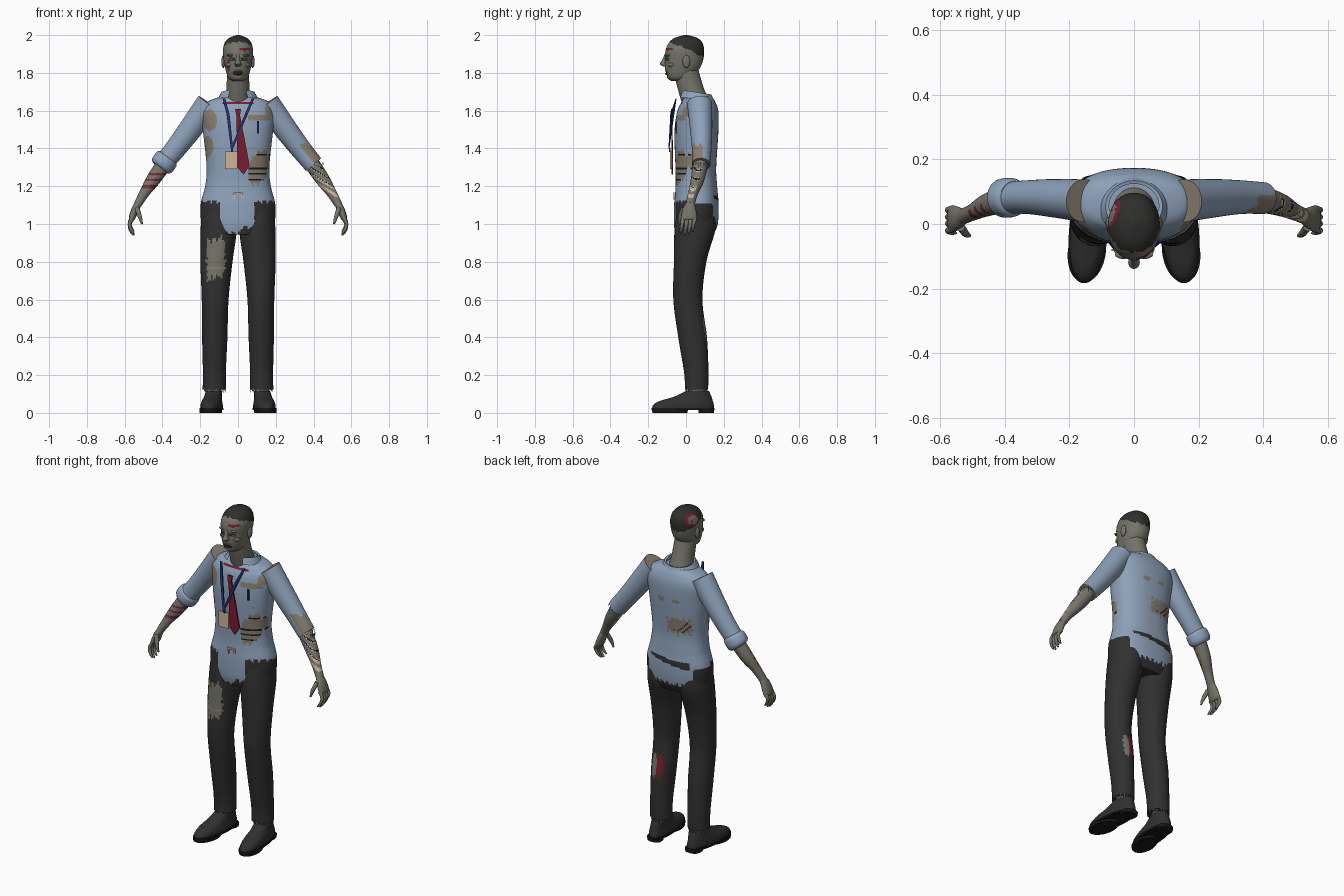
import bpy, bmesh, math, random
from mathutils import Vector

random.seed(4)
if "Cube" in bpy.data.objects:
    bpy.data.objects.remove(bpy.data.objects["Cube"], do_unlink=True)

PALETTE = {
    "shirt_blue": (0.27, 0.36, 0.49), "trouser_charcoal": (0.03, 0.03, 0.03),
    "dead_skin": (0.18, 0.175, 0.145), "hair_dark": (0.028, 0.028, 0.025),
    "blood_red": (0.19, 0.012, 0.03), "strap_navy": (0.018, 0.03, 0.16),
    "card_beige": (0.6, 0.47, 0.31), "stain_tan": (0.25, 0.21, 0.16),
    "sole_black": (0.009, 0.009, 0.009), "thread_grey": (0.36, 0.35, 0.32)}
MATS = {}
for key, rgb in PALETTE.items():
    m = MATS[key] = bpy.data.materials.new(key)
    m.use_nodes = True
    m.diffuse_color = (*rgb, 1)
    m.node_tree.nodes["Principled BSDF"].inputs["Base Color"].default_value = (*rgb, 1)


def finish(name, bm, rule):
    """Turn a bmesh into an object, colouring faces by a name or a rule."""
    bmesh.ops.recalc_face_normals(bm, faces=bm.faces)
    mesh = bpy.data.meshes.new(name)
    used = []
    for f in bm.faces:
        key = rule if isinstance(rule, str) else rule(f.calc_center_median(), f.normal)
        if key not in used:
            used.append(key)
            mesh.materials.append(MATS[key])
        f.material_index = used.index(key)
        f.smooth = True
    bm.to_mesh(mesh)
    bm.free()
    mesh.set_sharp_from_angle(angle=math.radians(40))
    ob = bpy.data.objects.new(name, mesh)
    bpy.context.collection.objects.link(ob)
    return ob


def spline(keys, step):
    pts = [Vector(k) for k in keys]
    out = []
    for i in range(len(pts) - 1):
        a, b, c, d = pts[max(i - 1, 0)], pts[i], pts[i + 1], pts[min(i + 2, len(pts) - 1)]
        n = max(2, int((c - b).length / step))
        for t in (k / n for k in range(n)):
            out.append(b + (c - a) * (t / 2) + (a * 2 - b * 5 + c * 4 - d) * (t * t / 2)
                       + (b * 3 - a - c * 3 + d) * (t ** 3 / 2))
    return out + [pts[-1]]


def tube(name, keys, rule, segs=32, step=0.012, flat=True, power=2, side=1):
    """Loft smooth rings through keys of (x, y, z, half width, half depth)."""
    path = spline([(k[0] * side, *k[1:]) for k in keys], step)
    bm = bmesh.new()
    rings = []
    for i, p in enumerate(path):
        c = Vector(p[:3])
        t = Vector((0, 0, 1))
        if not flat:
            t = (Vector(path[min(i + 1, len(path) - 1)][:3]) - Vector(path[max(i - 1, 0)][:3])).normalized()
        u = Vector((0, 1, 0)).cross(t).normalized()
        v = t.cross(u)
        ring = []
        for s in range(segs):
            a = math.tau * s / segs
            e = [math.copysign(abs(w) ** (2 / power), w) for w in (math.cos(a), math.sin(a))]
            ring.append(bm.verts.new(c + u * e[0] * p[3] + v * e[1] * p[4]))
        rings.append(ring)
    for r, q in zip(rings, rings[1:]):
        for s in range(segs):
            bm.faces.new((r[s], r[(s + 1) % segs], q[(s + 1) % segs], q[s]))
    bm.faces.new(rings[0])
    bm.faces.new(rings[-1])
    return finish(name, bm, rule)


def plate(name, pts, colour, thick=0.007):
    bm = bmesh.new()
    face = bm.faces.new([bm.verts.new(p) for p in pts])
    new = bmesh.ops.extrude_face_region(bm, geom=[face])["geom"]
    bmesh.ops.translate(bm, verts=[g for g in new if isinstance(g, bmesh.types.BMVert)], vec=(0, -thick, 0))
    return finish(name, bm, colour)


def ball(name, loc, scale, colour):
    bm = bmesh.new()
    bmesh.ops.create_uvsphere(bm, u_segments=20, v_segments=12, radius=1)
    for v in bm.verts:
        v.co = Vector(a * b + c for a, b, c in zip(v.co, scale, loc))
    return finish(name, bm, colour)


def fringe(name, centre, rx, ry, colour, count=26, length=0.025):
    """Ragged threads hanging from a hem."""
    bm = bmesh.new()
    for i in range(count):
        a = math.tau * i / count + random.uniform(-.1, .1)
        p = Vector(centre) + Vector((rx * math.cos(a), ry * math.sin(a), 0))
        w = Vector((-math.sin(a), math.cos(a), 0)) * 0.004
        tip = p - Vector((0, 0, length * random.uniform(.4, 1)))
        bm.faces.new([bm.verts.new(q) for q in (p - w, p + w, tip)])
    return finish(name, bm, colour)


def oval(a, b, ca, cb, ra, rb):
    return ((a - ca) / ra) ** 2 + ((b - cb) / rb) ** 2


def jag(t):
    return math.sin(t * 190) + 0.6 * math.sin(t * 423 + 1)


# Torso: shirt with untucked tails over the trouser waist
def torso_rule(c, n):
    x, y, z = c
    front = y < 0.05
    if front:
        if z < 1.12 + 0.006 * jag(x):
            inside = -0.095 < x < 0.09 and z > 0.955 + 0.03 * (x > 0.01) + 0.008 * jag(x)
            return "shirt_blue" if inside else "trouser_charcoal"
        if oval(x + z * 0.0, z - 0.6 * (x - 0.11), 0.11, 1.30, 0.06, 0.085) < 1 + 0.2 * jag(x):
            return "sole_black" if jag(z) > 1.2 else "stain_tan"
        spots = ((-.15, 1.55, .04, .055), (-.16, 1.41, .03, .055), (.17, 1.6, .03, .03))
        if any(oval(x, z, *s) < 1 for s in spots) or (0.05 < x < 0.17 and 1.545 < z < 1.575):
            return "stain_tan"
        if abs(x) < 0.08 and 1.635 < z < 1.645:
            return "blood_red"
    else:
        if abs(x) < 0.13 and 1.115 + 0.15 * x < z < 1.145 + 0.05 * x:
            return "trouser_charcoal"
        if z < 1.11 and not (abs(x) < 0.15 and z > 1.0 + 0.008 * jag(x)):
            return "trouser_charcoal"
        if abs(x + 0.06) < 0.07 + 0.006 * jag(z) and abs(z - 1.35) < 0.045 + 0.008 * jag(x):
            return "sole_black" if jag(x + z) > 1.25 else "stain_tan"
        if min(oval(x, z, -.05, 1.5, .02, .014), oval(x, z, .05, 1.5, .025, .015)) < 1:
            return "stain_tan"
    return "shirt_blue"


tube("torso_shirt", [(0, .045, .945, .16, .1), (0, .052, 1.0, .192, .116), (0, .055, 1.1, .198, .118),
     (0, .055, 1.2, .174, .11), (0, .052, 1.3, .166, .108), (0, .055, 1.48, .184, .116),
     (0, .062, 1.59, .195, .11), (0, .066, 1.645, .165, .09), (0, .066, 1.675, .09, .07)],
     torso_rule, 112, 0.008, power=2.3)

# Collar: flared band, open at the throat
bm = bmesh.new()
rows = []
for i in range(33):
    a = math.radians(-62 + 304 * i / 32)
    rows.append([bm.verts.new((r * math.cos(a), .055 + r * .9 * math.sin(a), z - 0.012 * math.sin(a)))
                 for r, z in ((.078, 1.655), (.077, 1.695), (.088, 1.698), (.108, 1.66))])
for a, b in zip(rows, rows[1:]):
    for k in range(3):
        bm.faces.new((a[k], b[k], b[k + 1], a[k + 1]))
finish("collar", bm, "shirt_blue")


# Neck and head
def head_rule(c, n):
    x, y, z = c
    wound = min(oval(y, z, .03, 1.945, .045, .035) if x < 0 else 9, 9)
    if wound < 1:
        return "blood_red" if wound > .5 or jag(y) > 1 else "dead_skin"
    if y < -.03 and (oval(x, z, .035, 1.925, .03, .008) < 1 or oval(x, z, -.05, 1.84, .008, .03) < 1):
        return "blood_red"
    if y < -.03 and min(oval(abs(x), z, .032, 1.873, .02, .011), oval(x, z, 0, 1.803, .028, .006)) < 1:
        return "hair_dark"
    return "hair_dark" if z > 1.925 - 0.45 * y + .004 * jag(x) else "dead_skin"


tube("neck", [(0, .06, 1.62, .072, .07), (0, .03, 1.7, .062, .067), (0, 0, 1.81, .058, .065)],
     "dead_skin", flat=False)
tube("head", [(0, -.045, 1.758, .03, .035), (0, -.038, 1.775, .052, .058), (0, -.02, 1.82, .067, .09),
     (0, -.01, 1.87, .076, .101), (0, -.006, 1.92, .08, .102), (0, -.002, 1.96, .07, .088),
     (0, 0, 1.985, .047, .06), (0, 0, 2.0, .008, .01)], head_rule, 72, 0.006, power=2.15)
tube("nose", [(0, -.104, 1.9, .009, .008), (0, -.115, 1.865, .011, .014), (0, -.119, 1.846, .018, .02),
     (0, -.11, 1.834, .012, .01)], "dead_skin", 16, 0.006)
for s, label in ((1, "left"), (-1, "right")):
    ball(label + "_ear", (.078 * s, .002, 1.86), (.01, .02, .034), "dead_skin")
    ball(label + "_eye", (.032 * s, -.092, 1.872), (.011, .01, .007), "thread_grey")
    ball(label + "_brow", (.033 * s, -.094, 1.893), (.026, .014, .007), "dead_skin")
    ball(label + "_cheek", (.042 * s, -.075, 1.843), (.022, .022, .014), "dead_skin")
for z, label in ((1.811, "upper_lip"), (1.795, "lower_lip")):
    ball(label, (0, -.1, z), (.026, .011, .006), "blood_red" if z < 1.8 else "dead_skin")
ball("chin", (0, -.078, 1.778), (.026, .022, .017), "dead_skin")

# Arms and hands
for s, label in ((1, "left"), (-1, "right")):
    def sleeve_rule(c, n):
        if n.x * s < -.3 and n.z > .5:
            return "stain_tan"
        if s > 0 and c.z < 1.42 + .008 * jag(c.y) and n.x > .1 and c.y < .09:
            return "stain_tan"
        return "shirt_blue"

    def forearm_rule(c, n):
        if s > 0 and 1.14 < c.z < 1.33 and n.y < .45:
            lattice = jag(c.z + c.x * .6)
            return "sole_black" if lattice > 1.1 else "card_beige" if lattice > .3 else "dead_skin"
        if s < 0 and 1.18 < c.z < 1.29 and n.y < 0 and jag(c.z) > .35:
            return "blood_red"
        return "dead_skin"

    tube(label + "_sleeve", [(.155, .072, 1.64, .066, .066), (.25, .08, 1.505, .062, .059),
         (.33, .083, 1.4, .056, .052), (.4, .08, 1.315, .052, .049)], sleeve_rule, 48, 0.01, False, side=s)
    tube(label + "_forearm", [(.37, .082, 1.35, .042, .042), (.445, .062, 1.24, .038, .036),
         (.495, .038, 1.165, .027, .026), (.53, .022, 1.105, .021, .024)], forearm_rule, 40, 0.006, False, side=s)
    tube(label + "_palm", [(.525, .024, 1.115, .019, .022), (.545, .018, 1.075, .02, .036),
         (.562, .016, 1.03, .017, .042), (.566, .016, 1.02, .01, .036)], "dead_skin", 24, flat=False, side=s)
    for k in range(4):
        y, drop = -.016 + .021 * k, (.01, 0, .006, .02)[k]
        tube(f"{label}_finger_{k + 1}", [(.558, y, 1.035, .011, .011), (.575, y - .004, .99 + drop, .009, .01),
             (.564, y - .01, .957 + drop, .008, .008), (.55, y - .012, .94 + drop, .004, .004)],
             "dead_skin", 12, flat=False, side=s)
    tube(label + "_thumb", [(.535, -.01, 1.085, .013, .013), (.52, -.03, 1.04, .011, .011),
         (.508, -.036, 1.0, .005, .005)], "dead_skin", 12, flat=False, side=s)
tube("right_rolled_cuff", [(.37, .082, 1.355, .054, .05), (.378, .082, 1.344, .064, .06),
     (.403, .08, 1.31, .064, .06), (.413, .079, 1.297, .05, .046)], "shirt_blue", 40, flat=False, side=-1)
fringe("left_sleeve_threads", (.405, .08, 1.325), .05, .046, "shirt_blue", 18, .05)


# Legs and shoes
def leg_rule(c, n):
    x, y, z = c
    if x < 0 and n.y < 0:
        if abs(x + .117) < .048 + .005 * jag(z) and abs(z - .82 - .3 * (x + .117)) < .1 + .012 * jag(x):
            return "dead_skin" if jag(z * .7) < 1.2 else "stain_tan"
    if x > 0 and n.y > 0 and abs(x - .12) < .035 + .004 * jag(z) and abs(z - .44) < .06 + .01 * jag(x):
        return "blood_red" if x < .12 else "dead_skin"
    return "trouser_charcoal"


for s, label in ((1, "left"), (-1, "right")):
    tube(label + "_trouser_leg", [(.1, .052, 1.07, .09, .1), (.102, .047, .97, .096, .108), (.114, .022, .8, .085, .086),
         (.121, .01, .6, .071, .077), (.123, .035, .4, .067, .076), (.125, .054, .22, .061, .065),
         (.125, .056, .125, .062, .061)], leg_rule, 56, 0.01, side=s)
    fringe(label + "_hem_threads", (.125 * s, .056, .128), .06, .059, "thread_grey", 34, .03)
    tube(label + "_ankle", [(.125, .06, .16, .04, .042), (.13, .06, .09, .038, .042)], "dead_skin", side=s)
    shoe = [tube(label + "_shoe", [(.138, -.016, .018, .055, .162), (.138, -.014, .04, .057, .162),
                 (.138, .0, .062, .052, .142), (.136, .035, .085, .046, .1), (.133, .06, .115, .042, .062)],
                 "trouser_charcoal", 40, power=2.2, side=s),
            tube(label + "_welt", [(.138, -.016, .014, .061, .167), (.138, -.016, .026, .061, .167)],
                 "sole_black", 40, power=2.2, side=s),
            tube(label + "_sole", [(.138, -.085, 0, .058, .092), (.138, -.085, .016, .059, .096)],
                 "sole_black", 40, side=s),
            tube(label + "_heel", [(.138, .107, 0, .043, .04), (.138, .107, .02, .045, .043)],
                 "sole_black", 32, power=2.8, side=s)]
    for ob in shoe:
        for v in ob.data.vertices:
            v.co.x -= s * 0.09 * v.co.y

# Tie, lanyard, card, pen and buckle
plate("tie_knot", [(-.016, -.07, 1.61), (.016, -.07, 1.61), (.01, -.076, 1.57), (-.008, -.076, 1.57)], "blood_red", .009)
plate("tie_blade", [(-.008, -.071, 1.58), (.01, -.071, 1.58), (.062, -.07, 1.31), (.03, -.069, 1.262), (-.004, -.07, 1.30)],
      "blood_red")
for x, label in ((.08, "left"), (-.075, "right")):
    plate(label + "_lanyard", [(x - .007, -.05, 1.665), (x + .007, -.05, 1.665), (x * .62 + .002, -.078, 1.58),
          (-.026, -.088, 1.4), (-.038, -.088, 1.4), (x * .62 - .014, -.078, 1.58)], "strap_navy", .005)


def panel(name, x0, x1, z0, z1, y, colour):
    plate(name, [(x0, y, z0), (x1, y, z0), (x1, y, z1), (x0, y, z1)], colour, .006)


panel("name_card", -.07, -.004, 1.29, 1.385, -.078, "card_beige")
panel("card_clip", -.038, -.026, 1.38, 1.405, -.083, "strap_navy")
panel("pen", .1, .11, 1.48, 1.545, -.05, "strap_navy")
panel("buckle_top", -.025, .025, 1.158, 1.168, -.06, "card_beige")
panel("buckle_right", -.025, -.016, 1.13, 1.158, -.06, "card_beige")
panel("buckle_left", .016, .025, 1.14, 1.158, -.06, "card_beige")
